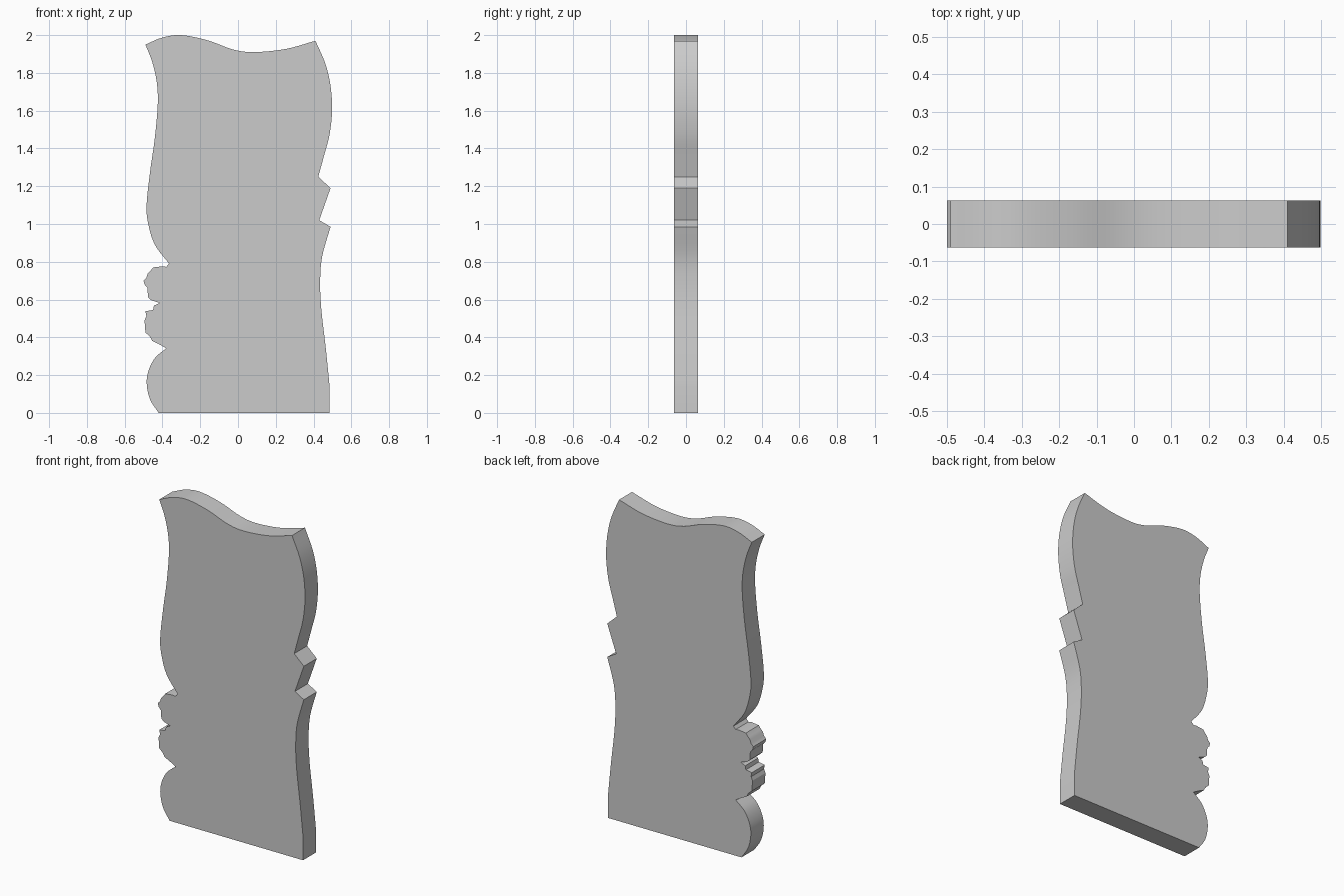
import bpy
import bmesh
from mathutils import Vector

if "Cube" in bpy.data.objects:
    bpy.data.objects.remove(bpy.data.objects["Cube"])

HALF = 0.0625  # half thickness of the slab


def smooth(pts, n=5):
    """Catmull-Rom curve through pts, without the last point."""
    p = [Vector(q) for q in pts]
    p = [2 * p[0] - p[1]] + p + [2 * p[-1] - p[-2]]
    out = []
    for i in range(1, len(p) - 2):
        a, b, c, d = p[i - 1:i + 3]
        for k in range(n):
            t = k / n
            out.append(0.5 * (2 * b + (c - a) * t + (2 * a - 5 * b + 4 * c - d) * t * t
                              + (3 * b - a - 3 * c + d) * t ** 3))
    return out


# Right edge: lower sweep, two notches, upper bulge
right_low = [(.485, .14), (.465, .34), (.441, .55), (.435, .7), (.446, .83), (.49, .985)]
notches = [(.49, .985), (.43, 1.02), (.49, 1.19)]
right_high = [(.425, 1.25), (.455, 1.36), (.484, 1.47), (.498, 1.6), (.49, 1.73),
              (.462, 1.85), (.41, 1.97)]
# Wavy top
top = [(.41, 1.97), (.25, 1.926), (.08, 1.91), (-.03, 1.925), (-.16, 1.972),
       (-.3, 2.0), (-.4, 1.987), (-.49, 1.95)]
# Left edge: long sweep, ragged knobs, round foot
left_high = [(-.49, 1.95), (-.455, 1.86), (-.43, 1.75), (-.425, 1.63), (-.441, 1.45),
             (-.465, 1.28), (-.484, 1.1), (-.475, 1.0), (-.44, .89), (-.365, .79)]
knobs = [(-.365, .79), (-.38, .773), (-.40, .776), (-.45, .77), (-.465, .75), (-.478, .737),
         (-.485, .715), (-.50, .7), (-.495, .68), (-.48, .662), (-.476, .612), (-.46, .597),
         (-.415, .582), (-.445, .568), (-.45, .545), (-.49, .538), (-.485, .512),
         (-.495, .49), (-.49, .425), (-.467, .405), (-.455, .382), (-.42, .365)]
foot = [(-.38, .342), (-.44, .29), (-.475, .22), (-.483, .15), (-.465, .07), (-.42, 0)]

outline = [Vector((.485, 0))] + smooth(right_low) + [Vector(q) for q in notches]
outline += smooth(right_high) + smooth(top) + smooth(left_high)
outline += [Vector(q) for q in knobs] + smooth(foot) + [Vector((-.42, 0))]

# Extrude the outline into a slab
bm = bmesh.new()
face = bm.faces.new([bm.verts.new((p.x, -HALF, p.y)) for p in outline])
ext = bmesh.ops.extrude_face_region(bm, geom=[face], use_keep_orig=True)
moved = [v for v in ext["geom"] if isinstance(v, bmesh.types.BMVert)]
bmesh.ops.translate(bm, verts=moved, vec=(0, 2 * HALF, 0))
bmesh.ops.recalc_face_normals(bm, faces=bm.faces)
bmesh.ops.triangulate(bm, faces=[f for f in bm.faces if len(f.verts) > 4])
mesh = bpy.data.meshes.new("carved_slab")
bm.to_mesh(mesh)
bm.free()

slab = bpy.data.objects.new("carved_slab", mesh)
bpy.context.collection.objects.link(slab)

# Plain grey stone
grey = bpy.data.materials.new("light_grey")
grey.diffuse_color = (0.6, 0.6, 0.6, 1)
grey.use_nodes = True
grey.node_tree.nodes["Principled BSDF"].inputs["Base Color"].default_value = grey.diffuse_color
mesh.materials.append(grey)

bpy.context.view_layer.objects.active = slab
slab.select_set(True)
bpy.ops.object.shade_smooth_by_angle(angle=0.5)
